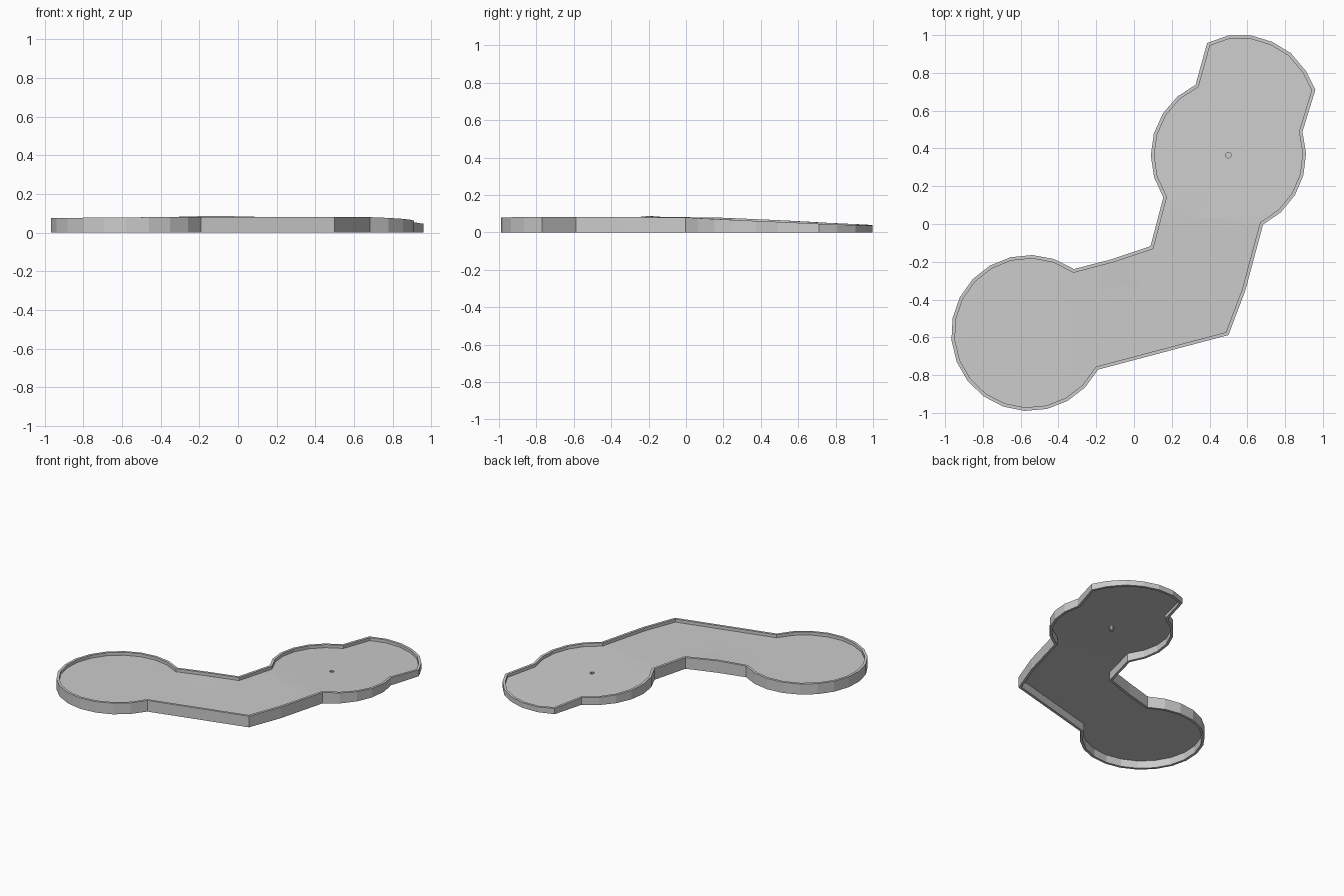
import bpy, bmesh
from math import sin, cos, radians, exp
from mathutils import Vector
from mathutils.geometry import delaunay_2d_cdt

if "Cube" in bpy.data.objects:
    bpy.data.objects.remove(bpy.data.objects["Cube"])

WALL = 0.018       # kerb thickness
DROP = 0.022       # floor depth below kerb top
CUP = Vector((0.5, 0.365))
CUP_R, CUP_DEPTH = 0.015, 0.03


def arc(cx, cy, r, a0, a1, n):
    angles = [radians(a0 + (a1 - a0) * i / n) for i in range(n + 1)]
    return [Vector((cx + r * cos(a), cy + r * sin(a))) for a in angles]


def pts(*coords):
    return [Vector(c) for c in coords]


def top_z(p):
    """Kerb height: level arm, slight fall to the tee, ramp down to the far end."""
    s = 0.26 * p.x + 0.966 * p.y
    ramp = 0.045 * max(0.0, s - 0.15)
    tee = 0.005 * min(1.0, max(0.0, (-p.x - 0.3) / 0.6))
    bump = 0.006 * exp(-(p - Vector((-0.12, -0.19))).length_squared / 0.02)
    return 0.081 - ramp - tee + bump


def inset(loop, d):
    """Mitred inset of a counter-clockwise loop."""
    out = []
    for i, p in enumerate(loop):
        a = (p - loop[i - 1]).normalized()
        b = (loop[(i + 1) % len(loop)] - p).normalized()
        na, nb = Vector((-a.y, a.x)), Vector((-b.y, b.x))
        out.append(p + (na + nb) * d / (1 + na.dot(nb)))
    return out


def finish(bm, name):
    mesh = bpy.data.meshes.new(name)
    bm.to_mesh(mesh)
    bm.free()
    obj = bpy.data.objects.new(name, mesh)
    bpy.context.collection.objects.link(obj)
    return obj


def bridge(bm, loop_a, loop_b):
    n = len(loop_a)
    for i in range(n):
        j = (i + 1) % n
        bm.faces.new((loop_a[i], loop_a[j], loop_b[j], loop_b[i]))


# Plan outline, counter-clockwise
outline = (arc(-0.555, -0.577, 0.413, 55, 332, 17)            # tee lobe
           + pts((0.5, -0.588), (0.59, -0.35))                # outer bend
           + arc(CUP.x, CUP.y, 0.411, -63.5, 17.5, 5)         # green, right side
           + pts((0.96, 0.71), (0.91, 0.81), (0.83, 0.905), (0.73, 0.965),
                 (0.62, 0.998), (0.5, 0.998), (0.387, 0.958)) # rounded far end
           + arc(CUP.x, CUP.y, 0.411, 115, 213, 6)            # green, left side
           + pts((0.087, -0.118), (-0.12, -0.187)))           # inner bend
inner = inset(outline, WALL)

# Kerb wall all round, open underneath the floor
bm = bmesh.new()
heights = [top_z(p) for p in outline]
rings = []
for loop, raised in ((outline, 0), (outline, 1), (inner, 1), (inner, 0)):
    rings.append([bm.verts.new((p.x, p.y, h * raised)) for p, h in zip(loop, heights)])
for k in range(4):
    bridge(bm, rings[k], rings[(k + 1) % 4])
bmesh.ops.recalc_face_normals(bm, faces=bm.faces)
finish(bm, "kerb_wall")

# Playing floor, triangulated over a coarse grid with a round hole
hole = arc(CUP.x, CUP.y, CUP_R, 0, 324, 9)
green_ring = arc(CUP.x, CUP.y, 0.38, 0, 345, 23)
grid = [Vector((-0.93 + 0.12 * i, -0.93 + 0.12 * j)) for i in range(17) for j in range(17)]
grid = [g for g in grid if (g - CUP).length > 0.05]
n, m = len(inner), len(hole)
edges = [(i, (i + 1) % n) for i in range(n)] + [(n + i, n + (i + 1) % m) for i in range(m)]
co, _, tris, *_ = delaunay_2d_cdt(inner + hole + green_ring + grid, edges, [list(range(n))], 1, 1e-5)
bm = bmesh.new()
verts = [bm.verts.new((p.x, p.y, top_z(p) - DROP)) for p in co]
for t in tris:
    centre = sum((co[i] for i in t), Vector((0, 0))) / len(t)
    if (centre - CUP).length > CUP_R * 0.97:
        bm.faces.new([verts[i] for i in t])
bmesh.ops.delete(bm, geom=[v for v in bm.verts if not v.link_faces], context='VERTS')
for f in bm.faces:
    f.normal_update()
    if f.normal.z < 0:
        f.normal_flip()
finish(bm, "playing_floor")

# Cup hanging below the floor
bm = bmesh.new()
rim = [bm.verts.new((p.x, p.y, top_z(p) - DROP)) for p in hole]
base = [bm.verts.new((p.x, p.y, top_z(CUP) - DROP - CUP_DEPTH)) for p in hole]
bridge(bm, rim, base)
bm.faces.new(base)
finish(bm, "hole_cup")
